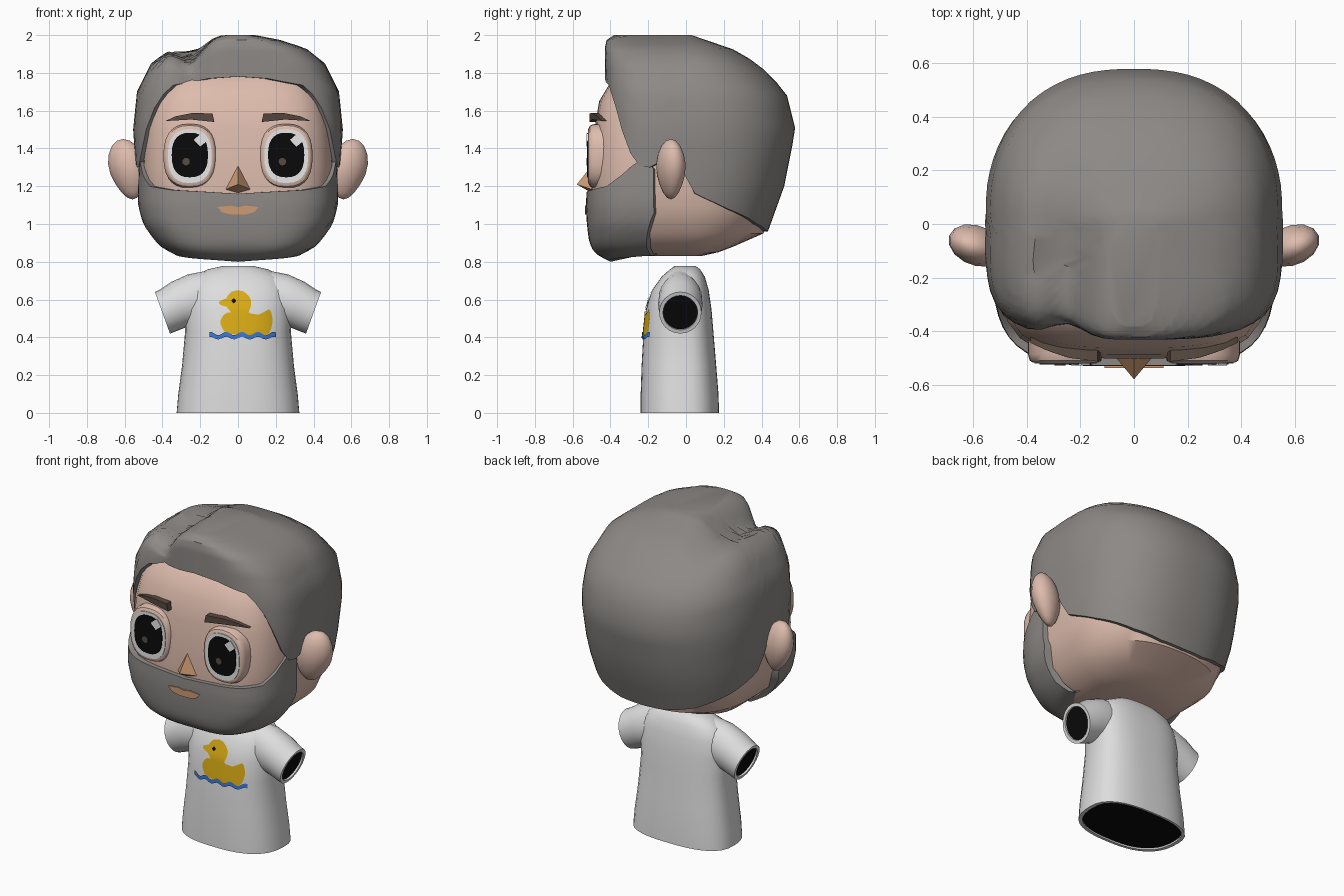
import bpy, bmesh, math
from mathutils import Vector

if "Cube" in bpy.data.objects:
    bpy.data.objects.remove(bpy.data.objects["Cube"])


def material(name, r, g, b):
    m = bpy.data.materials.new(name)
    m.diffuse_color = [((c / 255 + 0.055) / 1.055) ** 2.4 for c in (r, g, b)] + [1]
    m.use_nodes = True
    m.node_tree.nodes["Principled BSDF"].inputs["Base Color"].default_value = m.diffuse_color
    return m


SKIN = material("skin", 222, 188, 173)
GREY = material("grey hair", 141, 137, 134)
SHIRT = material("shirt white", 222, 222, 222)
WHITE = material("eye white", 238, 238, 238)
BLACK = material("black", 10, 10, 10)
BROWN = material("dark brown", 90, 76, 66)
TAN = material("tan", 205, 155, 115)
YELLOW = material("yellow", 218, 172, 20)
BLUE = material("blue", 60, 118, 205)


def finish(name, bm, mat, recalc):
    if recalc:
        bmesh.ops.recalc_face_normals(bm, faces=bm.faces)
    me = bpy.data.meshes.new(name)
    bm.to_mesh(me)
    bm.free()
    me.materials.append(mat)
    ob = bpy.data.objects.new(name, me)
    bpy.context.collection.objects.link(ob)
    bpy.ops.object.select_all(action='DESELECT')
    ob.select_set(True)
    bpy.context.view_layer.objects.active = ob
    bpy.ops.object.shade_smooth_by_angle(angle=math.radians(42))
    return ob


def loft(name, rings, mat, closed=True, bottom=False, top=False, recalc=False):
    bm = bmesh.new()
    rows = [[bm.verts.new(p) for p in ring] for ring in rings]
    n = len(rows[0])
    for lo, hi in zip(rows, rows[1:]):
        for i in range(n if closed else n - 1):
            j = (i + 1) % n
            bm.faces.new((lo[i], lo[j], hi[j], hi[i]))
    if bottom:
        bm.faces.new(rows[0][::-1])
    if top:
        bm.faces.new(rows[-1])
    return finish(name, bm, mat, recalc)


def interp(table, k):
    """Linear lookup in rows of (key, values...)."""
    if k <= table[0][0]:
        return table[0][1:]
    for p, q in zip(table, table[1:]):
        if k <= q[0]:
            f = (k - p[0]) / (q[0] - p[0])
            return [a + (b - a) * f for a, b in zip(p[1:], q[1:])]
    return table[-1][1:]


def section(t, z, w, front, back, nf=4.0, nb=2.4, scale=1.0):
    """Point on a rounded-box cross-section; angle t runs from the front (-y)."""
    s, c = math.sin(t), math.cos(t)
    n, d = (nf, front) if c > 0 else (nb, back)
    r = scale * ((abs(s) / w) ** n + (abs(c) / d) ** n) ** (-1 / n)
    return Vector((r * s, -r * c, z))


def turn(n):
    return [2 * math.pi * i / n for i in range(n)]


# Head: z, half width, front depth, back depth
HEAD = [(.83, .24, .28, .08), (.85, .30, .37, .17), (.88, .36, .44, .25), (.95, .44, .485, .41),
        (1.1, .50, .50, .46), (1.3, .51, .50, .49), (1.5, .50, .485, .50),
        (1.65, .465, .46, .46), (1.75, .42, .40, .40), (1.82, .35, .32, .32)]
loft("head", [[section(t, *r) for t in turn(48)] for r in HEAD], SKIN, bottom=True, top=True)

# Hair: shell whose lower edge follows a hairline given by angle in degrees
HAIR = [(.95, .48, .42, .43), (1.2, .535, .42, .52), (1.5, .555, .425, .58), (1.7, .535, .43, .53),
        (1.85, .46, .43, .38), (1.93, .36, .43, .24), (1.975, .22, .42, .10), (2.0, .09, .38, .03)]
HAIRLINE = [(0, 1.78), (20, 1.77), (40, 1.735), (48, 1.66), (55, 1.5), (59, 1.41), (62, 1.31),
            (70, 1.3), (80, 1.35), (88, 1.38), (91, 1.18), (100, 1.14), (115, 1.08),
            (140, 1.0), (160, .965), (180, .96)]


def hair_point(t, s, scale=1.0):
    deg = math.degrees(min(t, 2 * math.pi - t))
    zb = interp(HAIRLINE, deg)[0]
    z = zb + (2.0 - zb) * (1 - (1 - s) ** 1.7)
    p = section(t, z, *interp(HAIR, z), scale=scale)
    # side parting on the front left of the crown
    dip = math.exp(-((p.x + .25) / .085) ** 2) * max(0, min(1, (.35 - p.y) / .5))
    high = max(0, min(1, (z - 1.78) / .12))
    p.z -= .10 * dip * high
    p.y += .05 * dip * max(0, -p.y / .4)
    return p


hair_rows = [[hair_point(t, 0, .86) for t in turn(72)]]
hair_rows += [[hair_point(t, i / 14) for t in turn(72)] for i in range(15)]
loft("hair", hair_rows, GREY, top=True)

# Beard: open shell around the jaw
BEARD = [(.80, .22, .40, 1), (.83, .32, .46, 1), (.87, .40, .50, 1), (.92, .45, .515, 1),
         (1.0, .505, .525, 1), (1.1, .53, .53, 1), (1.2, .53, .525, 1), (1.36, .525, .52, 1)]
BEARD_TOP = [(0, 1.16), (35, 1.18), (48, 1.2), (56, 1.26), (63, 1.33), (68, 1.34), (72, 1.29)]
angles = [-72 + 4 * i for i in range(37)]


def beard_row(s, scale=1.0, lift=0.0):
    row = []
    for i, a in enumerate([angles[0]] + angles + [angles[-1]]):
        zb = .80 + .03 * abs(a) / 65
        z = zb + (interp(BEARD_TOP, abs(a))[0] - zb) * s
        t = math.radians(a * (.84 + .16 * min(1, s * 2)))
        edge = .9 if i in (0, len(angles) + 1) else 1
        row.append(section(t, z + lift, *interp(BEARD, z), scale=scale * edge))
    return row


loft("beard", [beard_row(0, .6, .035)] + [beard_row((i / 12) ** 1.3) for i in range(13)]
     + [beard_row(1, .93)], GREY, closed=False)


# Flat-faced details pushed out along y
def prism(name, pts, y0, y1, mat):
    return loft(name, [[(x, y, z) for x, z in pts] for y in (y0, y1)], mat,
                bottom=True, top=True, recalc=True)


def oval(cx, cz, rx, rz, n=28, e=2.5):
    f = lambda v: math.copysign(abs(v) ** (2 / e), v)
    return [(cx + rx * f(math.cos(t)), cz + rz * f(math.sin(t))) for t in turn(n)]


for side, s in (("left", -1), ("right", 1)):
    cx = s * .255
    # Eye socket rim, eyeball plates, glint and dot
    rim = [(-.38, 1), (-.485, 1), (-.508, .95), (-.515, .87)]
    loft(side + "_eye_rim", [[(x, y, z) for x, z in oval(cx, 1.36, .14 * k, .17 * k)] for y, k in rim],
         SKIN, bottom=True, top=True, recalc=True)
    prism(side + "_eye_white", oval(cx, 1.36, .116, .143), -.512, -.519, WHITE)
    prism(side + "_pupil", oval(cx, 1.365, .096, .118), -.516, -.523, BLACK)
    prism(side + "_eye_glint", [(cx + .02, 1.445), (cx + .055, 1.41), (cx + .092, 1.44), (cx + .06, 1.48)],
          -.520, -.526, WHITE)
    prism(side + "_eye_dot", oval(cx - .02, 1.33, .02, .02, 12, 2), -.520, -.526, BROWN)

    # Eyebrow following the forehead curve
    brow = [(.125, 1.54), (.25, 1.553), (.385, 1.545), (.33, 1.57), (.24, 1.588), (.135, 1.585)]
    loft(side + "_eyebrow", [[(s * x, d - .512 + .07 * ((x - .125) / .26) ** 2, z) for x, z in brow]
                             for d in (.06, 0)], BROWN, bottom=True, top=True, recalc=True)

    # Ear
    bm = bmesh.new()
    bmesh.ops.create_uvsphere(bm, u_segments=14, v_segments=9, radius=1)
    for v in bm.verts:
        x, y, z = v.co
        k = 1 if z > 0 else 1 + .25 * z
        v.co = (s * (.583 + .105 * x * k + .025 * z), -.08 + .078 * y * k + .02 * x, 1.29 + .16 * z)
    finish(side + "_ear", bm, SKIN, True)

    # Sleeve with a hemmed dark opening
    def cuff(cx, cz, h, d):
        return [(s * (cx + .34 * h * math.sin(t)), -.03 + d * math.cos(t), cz + .94 * h * math.sin(t))
                for t in turn(24)]
    loft(side + "_sleeve", [cuff(.12, .62, .14, .10), cuff(.22, .605, .136, .115), cuff(.31, .575, .126, .118),
                            cuff(.37, .543, .119, .114), cuff(.40, .53, .117, .112), cuff(.40, .53, .097, .092),
                            cuff(.385, .535, .096, .091)], SHIRT, recalc=True)
    loft(side + "_sleeve_opening", [cuff(.38, .537, .098, .093), cuff(.39, .533, .098, .093)], BLACK,
         bottom=True, top=True, recalc=True)

# Nose: faceted wedge
bm = bmesh.new()
for p in [(0, -.49, 1.32), (-.073, -.49, 1.18), (.073, -.49, 1.18), (0, -.578, 1.21),
          (0, -.50, 1.165), (0, -.45, 1.22)]:
    bm.verts.new(p)
bmesh.ops.convex_hull(bm, input=bm.verts)
finish("nose", bm, TAN, True)

# Mouth plate
prism("mouth", [(-.11, 1.09), (-.085, 1.063), (-.04, 1.05), (.04, 1.05), (.085, 1.063), (.11, 1.09),
                (.04, 1.097), (0, 1.09), (-.04, 1.097)], -.526, -.535, TAN)

# Shirt body
TORSO = [(0, .325, .24, .175), (.1, .316, .24, .172), (.25, .296, .235, .16), (.43, .28, .225, .145),
         (.55, .285, .212, .135), (.65, .275, .18, .12), (.72, .235, .13, .10),
         (.76, .16, .085, .075), (.778, .08, .06, .05)]
EXP = dict(nf=2.6, nb=2.6)


def torso_ring(z, k=1.0, dz=0.0):
    return [section(t, z + dz, *interp(TORSO, z), scale=k, **EXP) for t in turn(48)]


loft("shirt", [torso_ring(0, .93, .015), torso_ring(0, .93)] + [torso_ring(r[0]) for r in TORSO]
     + [torso_ring(.778, .88), torso_ring(.778, .88, -.01)], SHIRT)
loft("shirt_hem_opening", [torso_ring(0, .94, .01), torso_ring(0, .94, .02)], BLACK, bottom=True, top=True)
loft("neck_opening", [torso_ring(.778, .89, -.012), torso_ring(.778, .89, -.004)], BLACK, bottom=True, top=True)


# Shirt print: thin patches laid on the chest, given as (x, low z, high z)
def patch(name, prof, mat, gap, cols=36, rows=6):
    x0, x1 = prof[0][0], prof[-1][0]
    grid = []
    for j in range(rows + 1):
        line = []
        for i in range(cols + 1):
            x = x0 + (x1 - x0) * i / cols
            lo, hi = interp(prof, x)
            z = lo + (hi - lo) * j / rows
            w, f, _ = interp(TORSO, z)
            line.append((x, -f * (1 - (abs(x) / w) ** 2.6) ** (1 / 2.6) - gap, z))
        grid.append(line)
    loft(name, grid, mat, closed=False)


patch("duck_body", [(-.092, .47, .49), (-.08, .44, .515), (-.06, .42, .53), (.04, .41, .54), (.07, .41, .525),
                    (.11, .41, .52), (.14, .41, .535), (.165, .42, .55), (.178, .45, .53), (.183, .48, .50)],
      YELLOW, .004)
patch("duck_head", [(-.10, .578, .588), (-.085, .568, .598), (-.062, .562, .606), (-.055, .555, .622),
                    (-.035, .53, .642), (0, .52, .65), (.03, .52, .643), (.055, .53, .622), (.07, .57, .597)],
      YELLOW, .005)
patch("duck_eye", [(-.034, .59, .597), (-.022, .58, .607), (-.01, .59, .597)], BLACK, .008, 6, 2)
waves = [-.15 + .35 * i / 32 for i in range(33)]
patch("water", [(x, .396 + .007 * math.sin(x * 75), .42 + .009 * math.sin(x * 75)) for x in waves],
      BLUE, .008, 64, 2)
